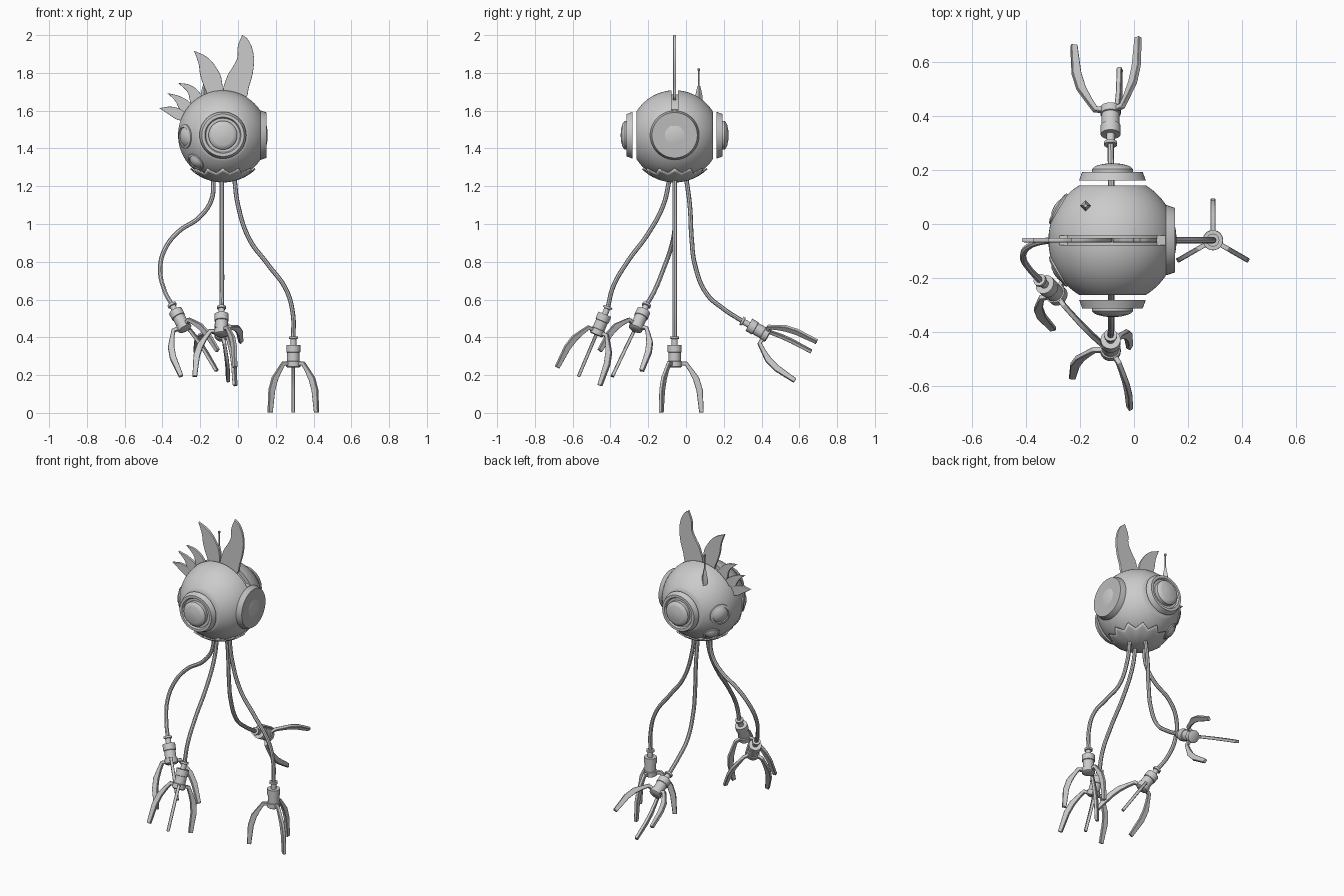
import bpy, bmesh, math
from mathutils import Vector, Matrix

if "Cube" in bpy.data.objects:
    bpy.data.objects.remove(bpy.data.objects["Cube"], do_unlink=True)


def material(name, value):
    m = bpy.data.materials.new(name)
    m.use_nodes = True
    col = (value, value, value, 1)
    m.diffuse_color = col
    m.node_tree.nodes["Principled BSDF"].inputs["Base Color"].default_value = col
    return m


GREY = material("light grey metal", 0.6)
DARK = material("mid grey metal", 0.5)
CENTRE = Vector((-0.08, -0.06, 1.47))
R = 0.238
parts = []


def finish(name, bm, mat=GREY):
    bmesh.ops.remove_doubles(bm, verts=bm.verts, dist=1e-5)
    bmesh.ops.recalc_face_normals(bm, faces=bm.faces)
    mesh = bpy.data.meshes.new(name)
    bm.to_mesh(mesh)
    bm.free()
    mesh.materials.append(mat)
    obj = bpy.data.objects.new(name, mesh)
    bpy.context.collection.objects.link(obj)
    parts.append(obj)
    return obj


def revolve(profile, centre, axis, steps):
    """Spin (radius, height) points about an axis through centre."""
    bm = bmesh.new()
    verts = [bm.verts.new((r, 0, h)) for r, h in profile]
    edges = [bm.edges.new(pair) for pair in zip(verts, verts[1:])]
    bmesh.ops.spin(bm, geom=verts + edges, cent=(0, 0, 0), axis=(0, 0, 1),
                   angle=math.tau, steps=steps, use_duplicate=False)
    rot = Vector((0, 0, 1)).rotation_difference(Vector(axis)).to_matrix().to_4x4()
    bmesh.ops.transform(bm, matrix=Matrix.Translation(centre) @ rot, verts=bm.verts)
    return bm


def curve(name, points, closed=False):
    data = bpy.data.curves.new(name, 'CURVE')
    sp = data.splines.new('BEZIER')
    sp.bezier_points.add(len(points) - 1)
    for bp, p in zip(sp.bezier_points, points):
        bp.co = p
        bp.handle_left_type = bp.handle_right_type = 'AUTO'
    sp.use_cyclic_u = closed
    obj = bpy.data.objects.new(name, data)
    bpy.context.collection.objects.link(obj)
    data.materials.append(GREY)
    return obj


def to_mesh(obj):
    bpy.ops.object.select_all(action='DESELECT')
    obj.select_set(True)
    bpy.context.view_layer.objects.active = obj
    bpy.ops.object.convert(target='MESH')
    parts.append(bpy.context.view_layer.objects.active)


# Head: ball with flattened front and back, and a slot over the crown
flat, slot, floor = 0.203, 0.018, 0.215
top_angle = math.acos(flat / R)
slot_angle = math.acos(slot / R)
arc = [top_angle + (slot_angle - top_angle) * i / 14 for i in range(15)]
half = [(0, flat)] + [(R * math.sin(a), R * math.cos(a)) for a in arc] + [(floor, slot)]
bm = revolve(half + [(r, -h) for r, h in reversed(half)], CENTRE, (0, 1, 0), 64)
for v in bm.verts:
    d = v.co - CENTRE
    ring = math.hypot(d.x, d.z)
    if abs(ring - floor) < 0.001 and abs(d.y) < slot + 0.001 and d.z < 0.12:
        k = R * math.sin(slot_angle) / ring
        v.co.x, v.co.z = CENTRE.x + d.x * k, CENTRE.z + d.z * k
finish("head", bm)

# Large front and back eyes
plate = [(0, 0.222), (0.124, 0.222), (0.112, 0.254), (0.096, 0.254),
         (0.090, 0.242), (0, 0.242)]
lens = [(0, 0.240), (0.076, 0.240), (0.076, 0.264), (0.068, 0.272), (0.056, 0.278),
        (0.050, 0.279), (0.034, 0.283), (0.017, 0.285), (0, 0.286)]
for side, sy in (("front", -1), ("back", 1)):
    finish(side + "_eye_plate", revolve(plate, CENTRE, (0, sy, 0), 48))
    finish(side + "_eye_lens", revolve(lens, CENTRE, (0, sy, 0), 48))

# Flat face disc on the left side
disc = [(0, 0.18), (0.130, 0.18), (0.130, 0.202), (0.120, 0.232), (0, 0.232)]
finish("side_disc", revolve(disc, CENTRE, (1, 0, 0), 48), DARK)

# Small paired eyes on the right side
for label, direction, size in (("upper", (-0.86, 0.50, -0.03), 0.064),
                               ("lower", (-0.61, 0.52, -0.60), 0.050)):
    seat = math.sqrt(R * R - size * size)
    shape = [(0, seat - 0.02), (size, seat - 0.02), (size, seat + 0.006),
             (size * 0.78, seat + 0.012), (size * 0.74, seat + 0.006),
             (size * 0.66, seat + 0.010), (size * 0.35, seat + 0.019), (0, seat + 0.022)]
    for side, sy in (("front", -1), ("back", 1)):
        axis = Vector((direction[0], direction[1] * sy, direction[2])).normalized()
        finish(f"{label}_small_eye_{side}", revolve(shape, CENTRE, axis, 32))

# Jagged cap under the head
bm = bmesh.new()
seg, rings = 24, 8
grid = []
for i in range(seg):
    limit = math.radians(35 if i % 2 else 44)
    a = math.tau * i / seg
    row = []
    for j in range(rings + 1):
        t = limit * j / rings
        row.append(bm.verts.new(CENTRE + 0.242 * Vector(
            (math.sin(t) * math.cos(a), math.sin(t) * math.sin(a), -math.cos(t)))))
    grid.append(row)
for i in range(seg):
    p, q = grid[i], grid[(i + 1) % seg]
    for j in range(rings):
        bm.faces.new((p[j], p[j + 1], q[j + 1], q[j]))
cap = finish("jagged_cap", bm)
solid = cap.modifiers.new("thickness", 'SOLIDIFY')
solid.thickness = 0.008
solid.offset = -1

# Crest of flat horns, drawn as x-z outlines
horns = {
    "large_horn": [(0.024, 1.997), (0.002, 1.94), (-0.001, 1.88), (-0.025, 1.83),
                   (-0.055, 1.78), (-0.064, 1.67), (0.03, 1.66), (0.056, 1.73),
                   (0.077, 1.81), (0.079, 1.90), (0.05, 1.975)],
    "small_horn": [(-0.228, 1.912), (-0.206, 1.85), (-0.197, 1.79), (-0.165, 1.70),
                   (-0.15, 1.67), (-0.10, 1.68), (-0.089, 1.76), (-0.12, 1.83),
                   (-0.167, 1.882)],
    "upper_spike": [(-0.308, 1.743), (-0.265, 1.70), (-0.235, 1.63), (-0.18, 1.64),
                    (-0.202, 1.69), (-0.255, 1.733)],
    "middle_spike": [(-0.365, 1.688), (-0.335, 1.66), (-0.293, 1.60), (-0.23, 1.60),
                     (-0.255, 1.64), (-0.31, 1.674)],
    "lower_spike": [(-0.408, 1.612), (-0.38, 1.593), (-0.30, 1.55), (-0.26, 1.56),
                    (-0.29, 1.595), (-0.35, 1.618)],
}
for name, outline in horns.items():
    horn = curve(name, [(x, z, 0) for x, z in outline], closed=True)
    horn.data.dimensions = '2D'
    horn.data.fill_mode = 'BOTH'
    horn.data.extrude = 0.005
    horn.data.bevel_depth = 0.003
    horn.data.bevel_resolution = 1
    horn.data.resolution_u = 6
    tip = horn.data.splines[0].bezier_points[0]
    tip.handle_left_type = tip.handle_right_type = 'VECTOR'
    horn.rotation_euler = (math.pi / 2, 0, 0)
    horn.location.y = CENTRE.y
    to_mesh(horn)

# Antenna
foot = Vector((-0.18, 0.068, 1.62))
finish("antenna_base", revolve([(0, 0), (0.016, 0), (0.020, 0.055), (0.008, 0.11),
                                (0, 0.11)], foot, (0, 0, 1), 4))
finish("antenna_rod", revolve([(0, 0.10), (0.004, 0.10), (0.004, 0.19), (0.007, 0.192),
                               (0.007, 0.203), (0, 0.205)], foot, (0, 0, 1), 10))

# Tentacles, each ending in a three-fingered claw:
# path, claw centre, claw direction, direction of the first finger
limbs = {
    "left": ([(-0.02, -0.06, 1.25), (0, -0.06, 1.10), (0.06, -0.06, 0.92),
              (0.155, -0.06, 0.79), (0.256, -0.06, 0.65), (0.291, -0.06, 0.52)],
             (0.293, -0.06, 0.30), (0, 0, -1), (0, 1, 0)),
    "right": ([(-0.13, -0.06, 1.25), (-0.14, -0.06, 1.13), (-0.2, -0.06, 1.04),
               (-0.32, -0.062, 0.955), (-0.388, -0.082, 0.865), (-0.412, -0.12, 0.76),
               (-0.39, -0.165, 0.65)],
              (-0.305, -0.247, 0.49), (0.44, -0.38, -0.81), (-0.137, -0.02, -0.035)),
    "front": ([(-0.085, -0.085, 1.25), (-0.085, -0.12, 1.10), (-0.085, -0.20, 0.95),
               (-0.085, -0.31, 0.80), (-0.085, -0.385, 0.67)],
              (-0.087, -0.453, 0.467), (0, -0.39, -0.92), (-1, 0, 0)),
    "back": ([(-0.085, 0, 1.25), (-0.085, 0.02, 1.10), (-0.085, 0.03, 0.92),
              (-0.085, 0.047, 0.785), (-0.085, 0.11, 0.63), (-0.085, 0.20, 0.55)],
             (-0.087, 0.385, 0.437), (0, 0.87, -0.49), (-0.14, 0.02, 0.035)),
}
hub = [(0, -0.105), (0.024, -0.105), (0.024, -0.093), (0.016, -0.091), (0.016, -0.060),
       (0.037, -0.060), (0.037, -0.022), (0.033, -0.020), (0.033, 0.025),
       (0.038, 0.027), (0.038, 0.055), (0.030, 0.060), (0, 0.060)]
# finger centreline: outward, forward, width
finger = [(0.02, 0.040, 0.022), (0.060, 0.038, 0.022), (0.086, 0.075, 0.024),
          (0.114, 0.120, 0.034), (0.132, 0.180, 0.034), (0.142, 0.298, 0.024)]


def add_finger(name, centre, axis, out):
    side = axis.cross(out) * 0.009
    bm = bmesh.new()
    loops = []
    for i, (r, h, w) in enumerate(finger):
        a, b = finger[max(i - 1, 0)], finger[min(i + 1, len(finger) - 1)]
        t = Vector((b[0] - a[0], b[1] - a[1])).normalized() * w / 2
        mid = centre + out * r + axis * h
        off = out * t.y - axis * t.x
        loops.append([bm.verts.new(p) for p in (mid + off + side, mid + off - side,
                                                mid - off - side, mid - off + side)])
    for p, q in zip(loops, loops[1:]):
        for k in range(4):
            bm.faces.new((p[k], p[(k + 1) % 4], q[(k + 1) % 4], q[k]))
    bm.faces.new(loops[0])
    bm.faces.new(loops[-1])
    obj = finish(name, bm)
    bev = obj.modifiers.new("soft_edges", 'BEVEL')
    bev.width = 0.002


for label, (path, centre, axis, out) in limbs.items():
    centre, axis, out = Vector(centre), Vector(axis).normalized(), Vector(out)
    out = (out - axis * out.dot(axis)).normalized()
    tentacle = curve(label + "_tentacle", path + [centre - axis * 0.10])
    tentacle.data.dimensions = '3D'
    tentacle.data.bevel_depth = 0.012
    tentacle.data.bevel_resolution = 2
    to_mesh(tentacle)
    finish(label + "_claw_hub", revolve(hub, centre, axis, 24))
    for k in range(3):
        turn = Matrix.Rotation(math.tau * k / 3, 3, axis)
        add_finger(f"{label}_claw_finger_{k + 1}", centre, axis, turn @ out)

# Smooth shading with crisp edges
bpy.ops.object.select_all(action='DESELECT')
for obj in parts:
    obj.select_set(True)
bpy.context.view_layer.objects.active = parts[0]
bpy.ops.object.shade_smooth_by_angle(angle=math.radians(35))
